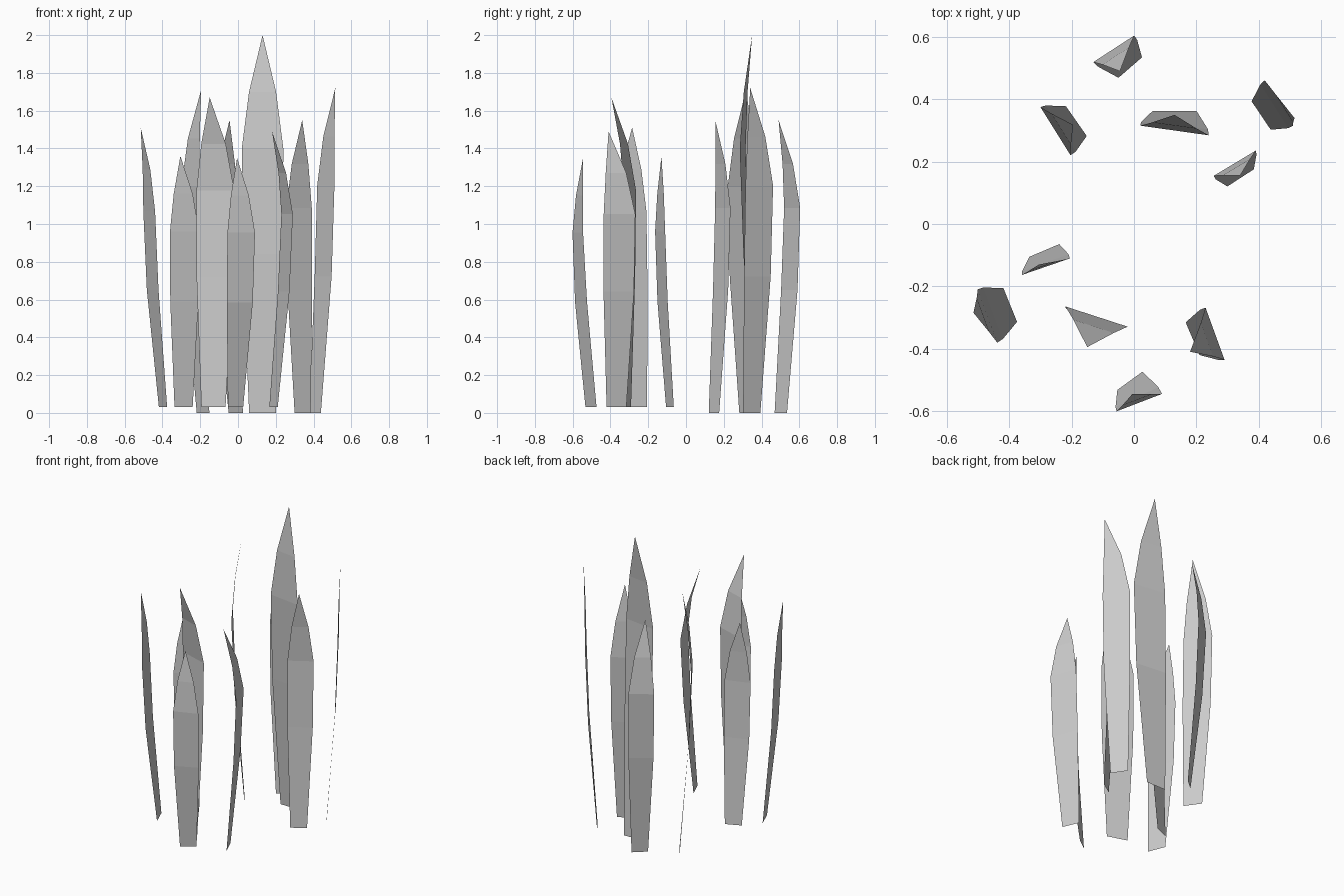
import bpy
from math import cos, sin, radians

if "Cube" in bpy.data.objects:
    bpy.data.objects.remove(bpy.data.objects["Cube"])

# Rows of a leaf: height fraction, width fraction, progress base->widest, progress widest->tip
ROWS = [(0.0, 0.64, 0.0, 0.0), (0.42, 0.97, 0.75, 0.0),
        (0.70, 1.0, 1.0, 0.0), (0.85, 0.65, 1.0, 0.32)]


def mix(a, b, t):
    return a + (b - a) * t


def leaf(name, base, belly, tip, yaw_base, yaw_belly, width, z0):
    """Flat pointed blade that leans from base to belly, then to its tip."""
    verts, faces = [], []
    for hf, wf, s, u in ROWS:
        cx = mix(mix(base[0], belly[0], s), tip[0], u)
        cy = mix(mix(base[1], belly[1], s), tip[1], u)
        a = radians(mix(yaw_base, yaw_belly, s))
        r = width * wf / 2
        z = mix(z0, tip[2], hf)
        for side in (-1, 1):
            verts.append((cx + side * r * cos(a), cy + side * r * sin(a), z))
    for i in range(0, 6, 2):
        faces.append((i, i + 1, i + 3, i + 2))
    verts.append(tip)
    faces.append((6, 7, 8))
    mesh = bpy.data.meshes.new(name)
    mesh.from_pydata(verts, [], faces)
    bpy.context.collection.objects.link(bpy.data.objects.new(name, mesh))


# Rear clump, rooted on the ground
leaf("rear_leaf_back", (-.012, .502), (-.065, .562), (-.045, .49, 1.55), 41, 33, .156, 0)
leaf("rear_leaf_left", (-.185, .33), (-.252, .298), (-.195, .318, 1.71), -55, -58, .182, 0)
leaf("rear_leaf_tall", (.13, .362), (.13, .30), (.13, .35, 2.0), 0, -8, .222, 0)
leaf("rear_leaf_right", (.408, .348), (.465, .388), (.515, .34, 1.72), -56, -58, .172, 0)
leaf("rear_leaf_front", (.342, .148), (.323, .195), (.34, .155, 1.55), 33, 31, .158, 0)

# Front clump, rooted slightly higher
leaf("front_leaf_back", (-.288, -.085), (-.283, -.137), (-.305, -.13, 1.36), 23, 19, .163, .03)
leaf("front_leaf_left", (-.397, -.26), (-.47, -.295), (-.515, -.285, 1.51), -68, -70, .182, .03)
leaf("front_leaf_tall", (-.13, -.312), (-.12, -.297), (-.15, -.395, 1.67), -18, -18, .21, .03)
leaf("front_leaf_right", (.188, -.368), (.26, -.352), (.18, -.41, 1.49), -67, -70, .178, .03)
leaf("front_leaf_front", (-.013, -.503), (.017, -.573), (-.005, -.545, 1.35), 36, 21, .156, .03)
